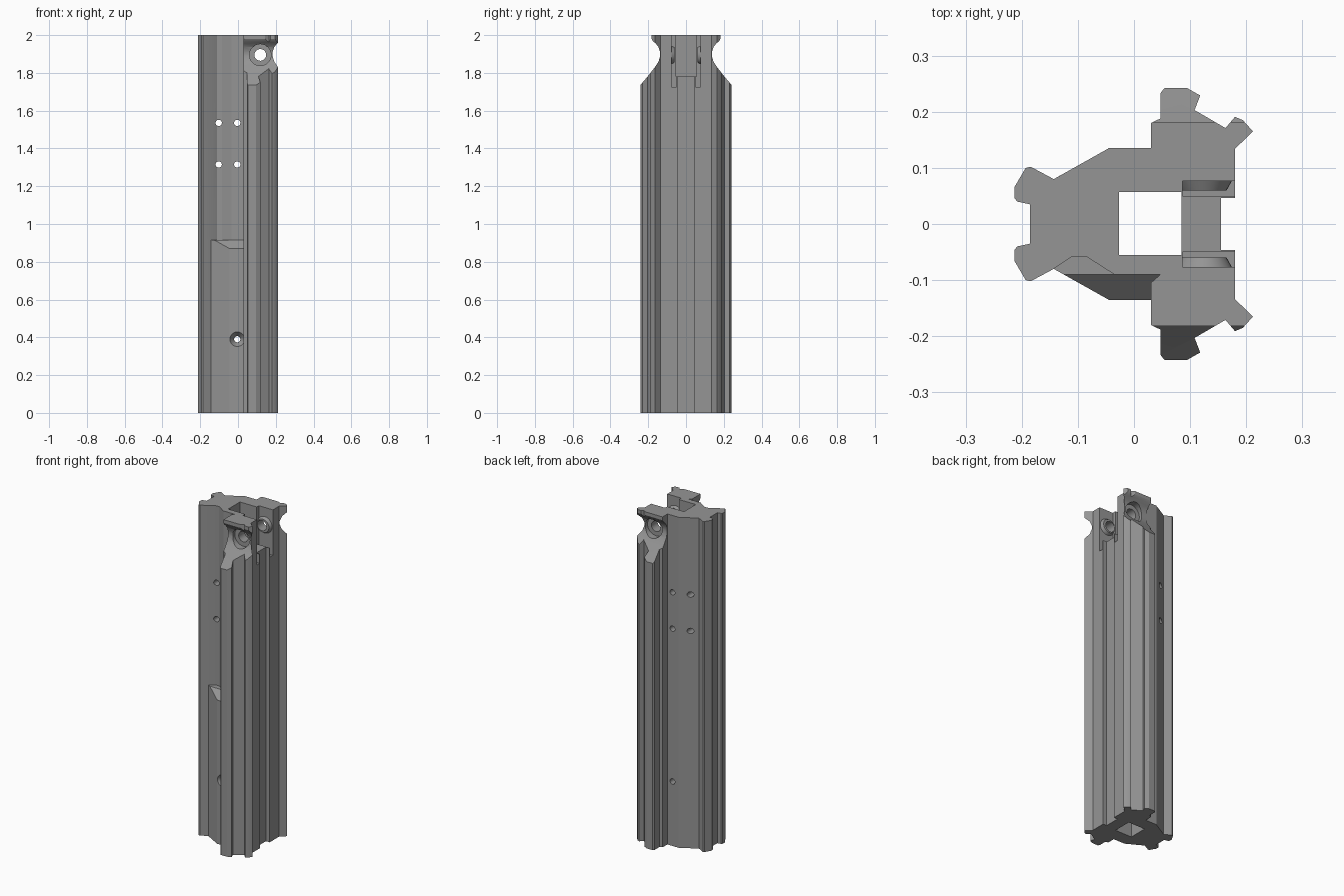
import bpy, bmesh, math
from mathutils import Matrix, Vector

if "Cube" in bpy.data.objects:
    bpy.data.objects.remove(bpy.data.objects["Cube"])

grey = bpy.data.materials.new("mid grey")
grey.diffuse_color = (0.3, 0.3, 0.3, 1)
grey.use_nodes = True
grey.node_tree.nodes["Principled BSDF"].inputs["Base Color"].default_value = grey.diffuse_color


def prism(name, pts, axis, lo, hi):
    """Extrude a 2D outline along x (pts = y,z), y (pts = x,z) or z (pts = x,y)."""
    place = {"x": lambda a, b, t: (t, a, b),
             "y": lambda a, b, t: (a, t, b),
             "z": lambda a, b, t: (a, b, t)}[axis]
    bm = bmesh.new()
    low = [bm.verts.new(place(a, b, lo)) for a, b in pts]
    high = [bm.verts.new(place(a, b, hi)) for a, b in pts]
    bm.faces.new(low)
    bm.faces.new(high)
    n = len(pts)
    for i in range(n):
        j = (i + 1) % n
        bm.faces.new((low[i], low[j], high[j], high[i]))
    return finish(name, bm)


def cone_y(name, x, z, y0, r0, y1, r1):
    """Round part running along y from y0 to y1."""
    bm = bmesh.new()
    bmesh.ops.create_cone(bm, cap_ends=True, segments=32, radius1=r0, radius2=r1, depth=abs(y1 - y0))
    turn = math.pi / 2 if y1 < y0 else -math.pi / 2
    m = Matrix.Translation((x, (y0 + y1) / 2, z)) @ Matrix.Rotation(turn, 4, "X")
    bmesh.ops.transform(bm, matrix=m, verts=bm.verts)
    return finish(name, bm)


def finish(name, bm):
    bmesh.ops.recalc_face_normals(bm, faces=bm.faces)
    me = bpy.data.meshes.new(name)
    bm.to_mesh(me)
    bm.free()
    ob = bpy.data.objects.new(name, me)
    bpy.context.collection.objects.link(ob)
    me.materials.append(grey)
    return ob


def combine(target, tool, op="DIFFERENCE"):
    bpy.context.view_layer.objects.active = target
    mod = target.modifiers.new(op, "BOOLEAN")
    mod.operation = op
    mod.solver = "EXACT"
    mod.object = tool
    bpy.ops.object.modifier_apply(modifier=mod.name)
    bpy.data.objects.remove(tool)


def box(x0, x1, y0, y1, z0, z1):
    return prism("box_cutter", [(x0, y0), (x1, y0), (x1, y1), (x0, y1)], "z", z0, z1)


# Ribbed body: half outline mirrored across y
half = [(-0.185, 0.035), (-0.208, 0.04), (-0.213, 0.046), (-0.213, 0.066), (-0.193, 0.1), (-0.184, 0.102),
        (-0.143, 0.08), (-0.045, 0.135), (0.03, 0.135), (0.03, 0.18), (0.047, 0.188),
        (0.047, 0.233), (0.054, 0.242), (0.095, 0.242), (0.118, 0.229), (0.108, 0.203),
        (0.163, 0.171), (0.18, 0.191), (0.194, 0.185), (0.212, 0.165), (0.18, 0.134),
        (0.18, 0.046), (0.155, 0.046)]
body = prism("body", half + [(x, -y) for x, y in reversed(half)], "z", 0, 2)

# Central channel
combine(body, box(-0.027, 0.085, -0.055, 0.057, -0.1, 2.1))

# Recessed front face with a sloped lower end
recess = prism("recess_cutter", [(-0.18, -0.1015), (-0.143, -0.08), (-0.11, -0.058), (-0.085, -0.058),
                                 (-0.035, -0.09), (0.047, -0.09), (0.03, -0.105), (0.03, -0.2), (-0.13, -0.2)],
               "z", 0.86, 2.1)
wedge = prism("recess_slope", [(-0.3, 0.7), (-0.3, 0.87), (-0.135, 0.87), (-0.09, 0.915),
                               (0, 0.915), (0, 0.7)], "x", -0.4, 0.4)
combine(recess, wedge)
combine(body, recess)

# Scooped waist on both flanks of the head
waist = [(0.242, 1.735), (0.20, 1.785), (0.165, 1.83), (0.145, 1.86), (0.137, 1.89), (0.137, 1.91),
         (0.146, 1.938), (0.16, 1.955), (0.175, 1.968), (0.182, 1.98), (0.182, 2.1), (0.4, 2.1), (0.4, 1.735)]
for s in (1, -1):
    combine(body, prism("waist_cutter", [(s * y, z) for y, z in waist], "x", 0.0, 0.4))

# Fork slot in the head, with deeper side grooves
combine(body, box(0.06, 0.3, -0.054, 0.056, 1.78, 2.1))
for s in (1, -1):
    combine(body, box(0.086, 0.3, min(s * 0.05, s * 0.077), max(s * 0.05, s * 0.077), 1.725, 2.1))

# Pivot bosses inside the fork, outer counterbores and pivot hole
for s in (1, -1):
    combine(body, cone_y("pivot_boss", 0.125, 1.895, s * 0.085, 0.054, s * 0.06, 0.04), "UNION")
    combine(body, cone_y("counterbore", 0.118, 1.895, s * 0.3, 0.057, s * 0.118, 0.057))
combine(body, cone_y("pivot_hole", 0.118, 1.895, -0.4, 0.031, 0.4, 0.031))

# Screw holes
for x, z in [(-0.102, 1.535), (-0.004, 1.535), (-0.102, 1.315), (-0.004, 1.315), (-0.004, 0.39)]:
    combine(body, cone_y("screw_hole", x, z, -0.4, 0.0165, 0.4, 0.0165))
combine(body, cone_y("countersink", -0.004, 0.39, -0.145, 0.046, -0.105, 0.017))

bpy.ops.object.select_all(action="DESELECT")
body.select_set(True)
bpy.context.view_layer.objects.active = body
bpy.ops.object.shade_smooth_by_angle(angle=math.radians(25))
